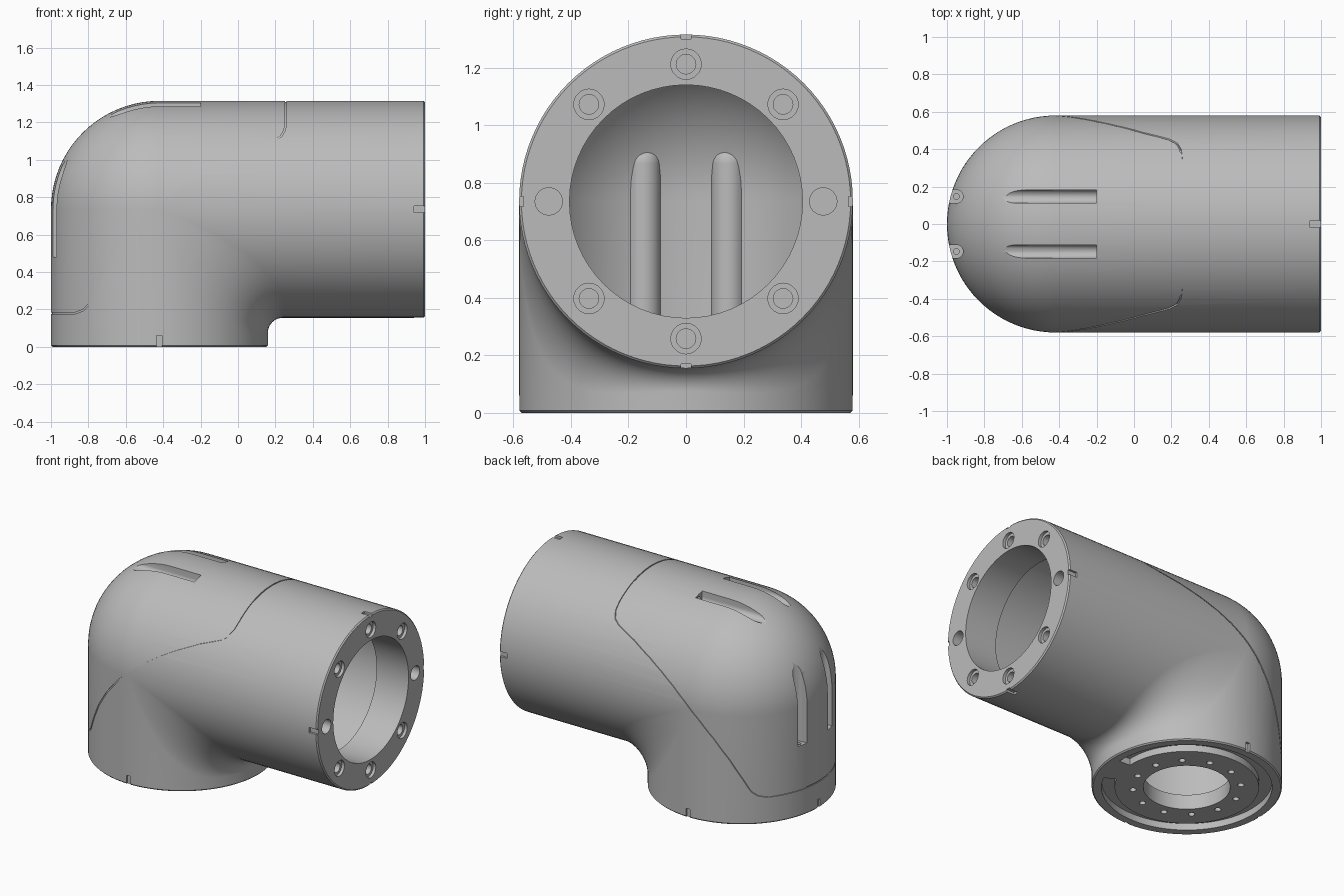
import bpy, bmesh
from math import sin, cos, pi, radians
from mathutils import Matrix, Vector

old = bpy.data.objects.get("Cube")
if old:
    bpy.data.objects.remove(old, do_unlink=True)

CX, CZ, R = -0.42, 0.735, 0.58      # elbow centre and outer radius
CAV, SLOT_Y = 0.53, 0.147           # cavity radius, access slot offset

grey = bpy.data.materials.new("plain grey")
grey.use_nodes = True
grey.diffuse_color = (0.5, 0.5, 0.5, 1)
grey.node_tree.nodes["Principled BSDF"].inputs["Base Color"].default_value = (0.5, 0.5, 0.5, 1)


def make(name, bm):
    bmesh.ops.recalc_face_normals(bm, faces=bm.faces)
    me = bpy.data.meshes.new(name)
    bm.to_mesh(me)
    bm.free()
    ob = bpy.data.objects.new(name, me)
    bpy.context.collection.objects.link(ob)
    me.materials.append(grey)
    return ob


def cut(ob, tool):
    """Subtract tool from ob and discard the tool."""
    tool.hide_render = True
    mod = ob.modifiers.new("cut", 'BOOLEAN')
    mod.operation, mod.solver, mod.object = 'DIFFERENCE', 'EXACT', tool
    bpy.context.view_layer.objects.active = ob
    bpy.ops.object.modifier_apply(modifier=mod.name)
    bpy.data.objects.remove(tool, do_unlink=True)


def elbow(name, r, z0, x1, e=0.0, n=96, steps=20):
    """Pipe bend solid: round heel outside, small blended throat inside."""
    bm = bmesh.new()
    paths = []
    for i in range(n):
        c, s = cos(2 * pi * i / n), sin(2 * pi * i / n)
        X, Z, y = CX + r * c, CZ - r * c, r * s
        f = max(-r * c if c < 0 else 0.08 * c + 0.8 * c * (1 - c), 0.004)
        pts = [(X, y, z0 + e)]
        for k in range(steps + 1):
            a = pi / 2 * k / steps
            pts.append((X + f - f * cos(a), y, Z - f + f * sin(a)))
        pts.append((x1 - e, y, Z))
        if e:
            q = r - e
            pts.insert(0, (CX + q * c, q * s, z0))
            pts.append((x1, q * s, CZ - q * c))
        paths.append([bm.verts.new(p) for p in pts])
    for i in range(n):
        a, b = paths[i], paths[(i + 1) % n]
        for k in range(len(a) - 1):
            bm.faces.new((a[k], a[k + 1], b[k + 1], b[k]))
    bm.faces.new([p[0] for p in paths])
    bm.faces.new([p[-1] for p in paths])
    return make(name, bm)


def rod(bm, start, end, r, seg=24):
    """Cylinder between two points."""
    a, b = Vector(start), Vector(end)
    m = Matrix.Translation((a + b) / 2) @ (b - a).to_track_quat('Z', 'Y').to_matrix().to_4x4()
    bmesh.ops.create_cone(bm, cap_ends=True, segments=seg, radius1=r, radius2=r,
                          depth=(b - a).length, matrix=m)


def box(bm, centre, size):
    m = Matrix.Translation(centre) @ Matrix.Diagonal((*size, 1))
    bmesh.ops.create_cube(bm, size=1, matrix=m)


def rods(name, items):
    bm = bmesh.new()
    for it in items:
        rod(bm, *it)
    return make(name, bm)


# Outer body and hollow inside
body = elbow("elbow_housing", R, 0, 1, 0.008)
cavity = elbow("cavity", CAV, 0.1, 0.76)

# Inner ribs that wrap the access slots, with rounded tips
SX, SZ = CX - 0.53, CZ + 0.53
for y in (SLOT_Y, -SLOT_Y):
    for start, tip in (((SX, y, 0.05), (SX, y, 0.87)), ((0.1, y, SZ), (-0.56, y, SZ))):
        cut(cavity, rods("rib", [(start, tip, 0.06)]))
        bm = bmesh.new()
        bmesh.ops.create_uvsphere(bm, u_segments=24, v_segments=16, radius=0.0598,
                                  matrix=Matrix.Translation(tip))
        cut(cavity, make("rib_tip", bm))
cut(body, cavity)

# Openings at both ends
cut(body, rods("side_bore", [((0.6, 0, CZ), (1.1, 0, CZ), 0.405, 64)]))
cut(body, rods("base_bore", [((CX, 0, -0.1), (CX, 0, 0.2), 0.265, 64)]))

# Access slots on the heel: round floor, open outward, screw hole at the end
for y in (SLOT_Y, -SLOT_Y):
    cut(body, rods("slot", [((SX, y, 0.48), (SX, y, 1.3), 0.036),
                            ((-0.2, y, SZ), (-1.1, y, SZ), 0.036)]))
    bm = bmesh.new()
    box(bm, (SX - 0.1, y, 0.89), (0.2, 0.072, 0.82))
    box(bm, (-0.65, y, SZ + 0.1), (0.9, 0.072, 0.2))
    cut(body, make("slot_mouth", bm))
    cut(body, rods("slot_screw", [((SX, y, 0.42), (SX, y, 0.5), 0.015, 12),
                                  ((-0.22, y, SZ), (-0.14, y, SZ), 0.015, 12)]))

# Bolt holes on the side flange
sinks, holes = [], []
for i in range(8):
    a = pi / 4 * i
    y, z = 0.477 * cos(a), CZ + 0.477 * sin(a)
    if i % 4 == 0:
        holes.append(((0.8, y, z), (1.1, y, z), 0.048, 16))
    else:
        sinks.append(((0.98, y, z), (1.1, y, z), 0.053, 20))
        holes.append(((0.85, y, z), (1.1, y, z), 0.034, 20))
cut(body, rods("bolt_sinks", sinks))
cut(body, rods("bolt_holes", holes))

# Small hole ring under the base
ring = []
for i in range(12):
    a = pi / 6 * (i + 0.5)
    x, y = CX + 0.33 * cos(a), 0.33 * sin(a)
    ring.append(((x, y, -0.05), (x, y, 0.05), 0.02, 16))
cut(body, rods("base_holes", ring))

# Travel groove under the base, stopped short of a full turn
bm = bmesh.new()
loops = []
for k in range(73):
    a = radians(-2 + 335 * k / 72)
    loops.append([bm.verts.new((CX + r * cos(a), r * sin(a), z))
                  for r, z in ((0.44, -0.05), (0.52, -0.05), (0.52, 0.045), (0.44, 0.045))])
for a, b in zip(loops, loops[1:]):
    for j in range(4):
        bm.faces.new((a[j], a[(j + 1) % 4], b[(j + 1) % 4], b[j]))
bm.faces.new(loops[0])
bm.faces.new(loops[-1])
cut(body, make("travel_groove", bm))

# Alignment notches on both rims
bm = bmesh.new()
for s in (1, -1):
    box(bm, (1, s * R, CZ), (0.12, 0.03, 0.035))
    box(bm, (1, 0, CZ + s * R), (0.12, 0.035, 0.03))
    box(bm, (CX, s * R, 0), (0.03, 0.03, 0.12))
box(bm, (CX - R, 0, 0), (0.03, 0.03, 0.12))
cut(body, make("notches", bm))

# Thin seam of the heel cover
path = [Vector(p) for p in (
    (-1.2, .18), (-.87, .18), (-.83, .195), (-.8, .225), (-.76, .31), (-.69, .44), (-.6, .57),
    (-.5, .685), (-.4, .78), (-.3, .86), (-.2, .925), (-.1, .98), (.05, 1.05), (.19, 1.1),
    (.23, 1.125), (.25, 1.16), (.255, 1.2), (.255, 1.5))]
bm = bmesh.new()
loops = []
for i, p in enumerate(path):
    t = (path[min(i + 1, len(path) - 1)] - path[max(i - 1, 0)]).normalized()
    o = Vector((-t.y, t.x)) * 0.004
    loops.append([bm.verts.new((q.x, y, q.y))
                  for q, y in ((p + o, -0.7), (p - o, -0.7), (p - o, 0.7), (p + o, 0.7))])
for a, b in zip(loops, loops[1:]):
    for j in range(4):
        bm.faces.new((a[j], a[(j + 1) % 4], b[(j + 1) % 4], b[j]))
bm.faces.new(loops[0])
bm.faces.new(loops[-1])
seam = make("seam", bm)
cut(seam, elbow("seam_floor", R - 0.006, 0.01, 0.9))
cut(body, seam)

# Smooth curved walls, keep rims crisp
bpy.ops.object.select_all(action='DESELECT')
body.select_set(True)
bpy.context.view_layer.objects.active = body
bpy.ops.object.shade_smooth_by_angle(angle=radians(30))
